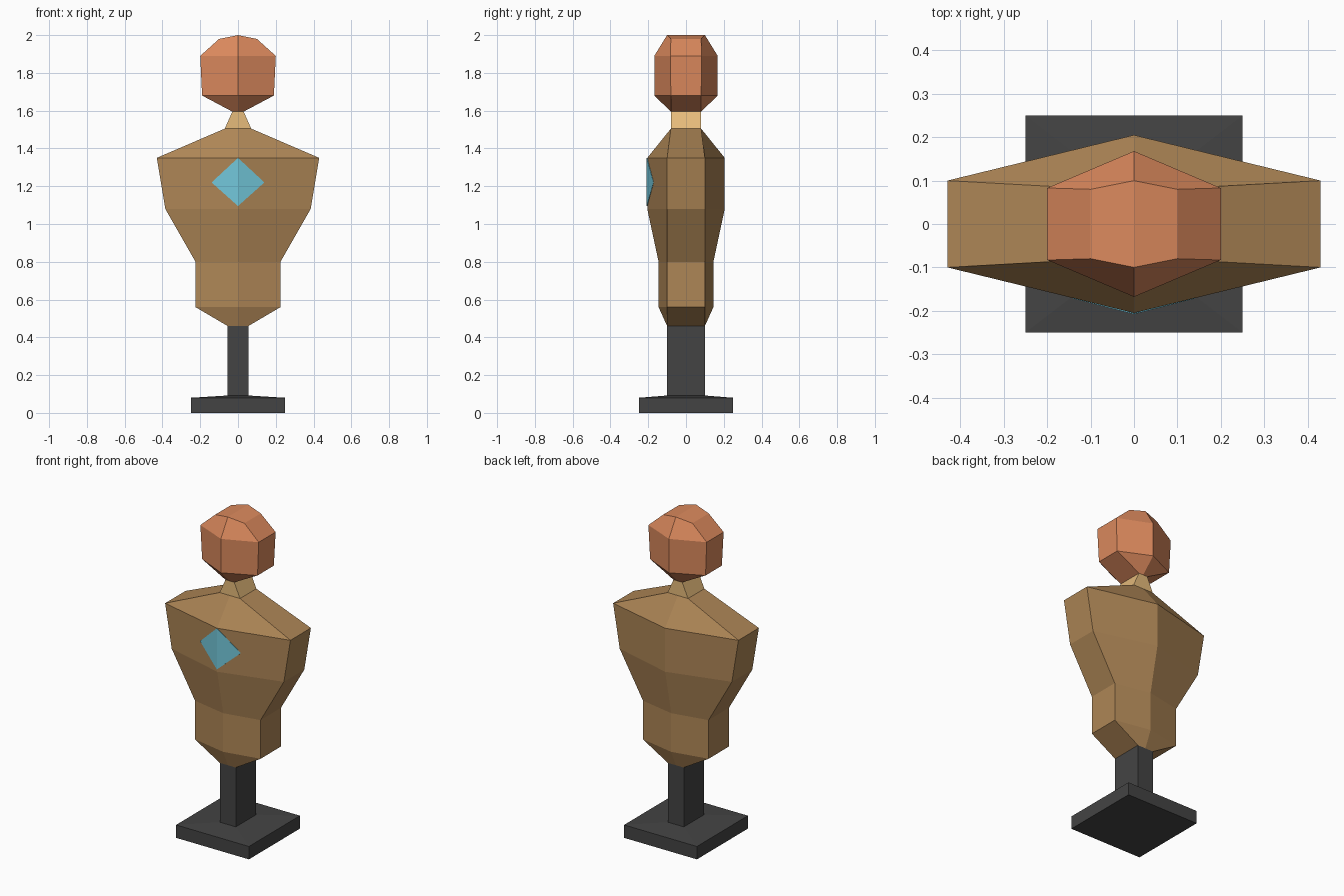
import bpy, bmesh

if "Cube" in bpy.data.objects:
    bpy.data.objects.remove(bpy.data.objects["Cube"])


def material(name, r, g, b):
    """Flat colour from sRGB 0-255 values."""
    m = bpy.data.materials.new(name)
    m.diffuse_color = [(c / 255 / 12.92) if c < 11 else ((c / 255 + 0.055) / 1.055) ** 2.4
                       for c in (r, g, b)] + [1.0]
    m.use_nodes = True
    m.node_tree.nodes["Principled BSDF"].inputs["Base Color"].default_value = m.diffuse_color
    return m


def finish(name, bm, mat):
    bmesh.ops.recalc_face_normals(bm, faces=bm.faces)
    me = bpy.data.meshes.new(name)
    bm.to_mesh(me)
    bm.free()
    me.materials.append(mat)
    ob = bpy.data.objects.new(name, me)
    bpy.context.collection.objects.link(ob)
    return ob


def loft(name, mat, levels):
    """Stack of mirrored rings: (z, half width, half depth at side[, half depth at middle, z at middle])."""
    bm = bmesh.new()
    rings = []
    for z, x, y, *mid in levels:
        pts = [(x, -y, z), (x, y, z), (-x, y, z), (-x, -y, z)]
        if mid:
            my, mz = mid[0], (mid[1] if len(mid) > 1 else z)
            pts = pts[:2] + [(0, my, mz)] + pts[2:] + [(0, -my, mz)]
        rings.append([bm.verts.new(p) for p in pts])
    for a, b in zip(rings, rings[1:]):
        n = len(a)
        for i in range(n):
            j = (i + 1) % n
            bm.faces.new((a[i], a[j], b[j], b[i]))
    for r in (rings[0], rings[-1]):
        if len(r) == 6:
            bm.faces.new((r[0], r[1], r[2], r[5]))
            bm.faces.new((r[3], r[4], r[5], r[2]))
        else:
            bm.faces.new(r)
    return finish(name, bm, mat)


metal = material("dark grey", 68, 68, 68)
cloth = material("brown", 174, 134, 86)
pale = material("pale tan", 230, 187, 123)
skin = material("terracotta", 219, 137, 93)
blue = material("light blue", 114, 198, 217)

# Stand
loft("base", metal, [(0, 0.25, 0.25), (0.08, 0.25, 0.25), (0.092, 0.055, 0.1)])
loft("post", metal, [(0.085, 0.055, 0.1), (0.46, 0.055, 0.1)])

# Body with a centre ridge front and back
loft("torso", cloth, [
    (0.46, 0.055, 0.1, 0.1),
    (0.56, 0.225, 0.1, 0.145),
    (0.80, 0.225, 0.1, 0.145),
    (1.08, 0.385, 0.1, 0.205),
    (1.35, 0.43, 0.1, 0.205),
    (1.505, 0.07, 0.08, 0.08)])
loft("neck", pale, [(1.505, 0.07, 0.08), (1.595, 0.03, 0.08)])
loft("head", skin, [
    (1.595, 0.03, 0.08, 0.08),
    (1.68, 0.19, 0.08, 0.168),
    (1.89, 0.2, 0.083, 0.168),
    (1.98, 0.1, 0.08, 0.1, 2.0)])

# Diamond plate folded over the chest ridge
bm = bmesh.new()
front, back = ([bm.verts.new((x, y + off, z)) for x, y, z in
                ((0, -0.205, 1.35), (0.14, -0.169, 1.22), (0, -0.205, 1.095), (-0.14, -0.169, 1.22))]
               for off in (-0.003, 0.003))
for r in (front, back):
    bm.faces.new((r[0], r[1], r[2]))
    bm.faces.new((r[0], r[2], r[3]))
for i in range(4):
    j = (i + 1) % 4
    bm.faces.new((front[i], front[j], back[j], back[i]))
finish("chest_diamond", bm, blue)
